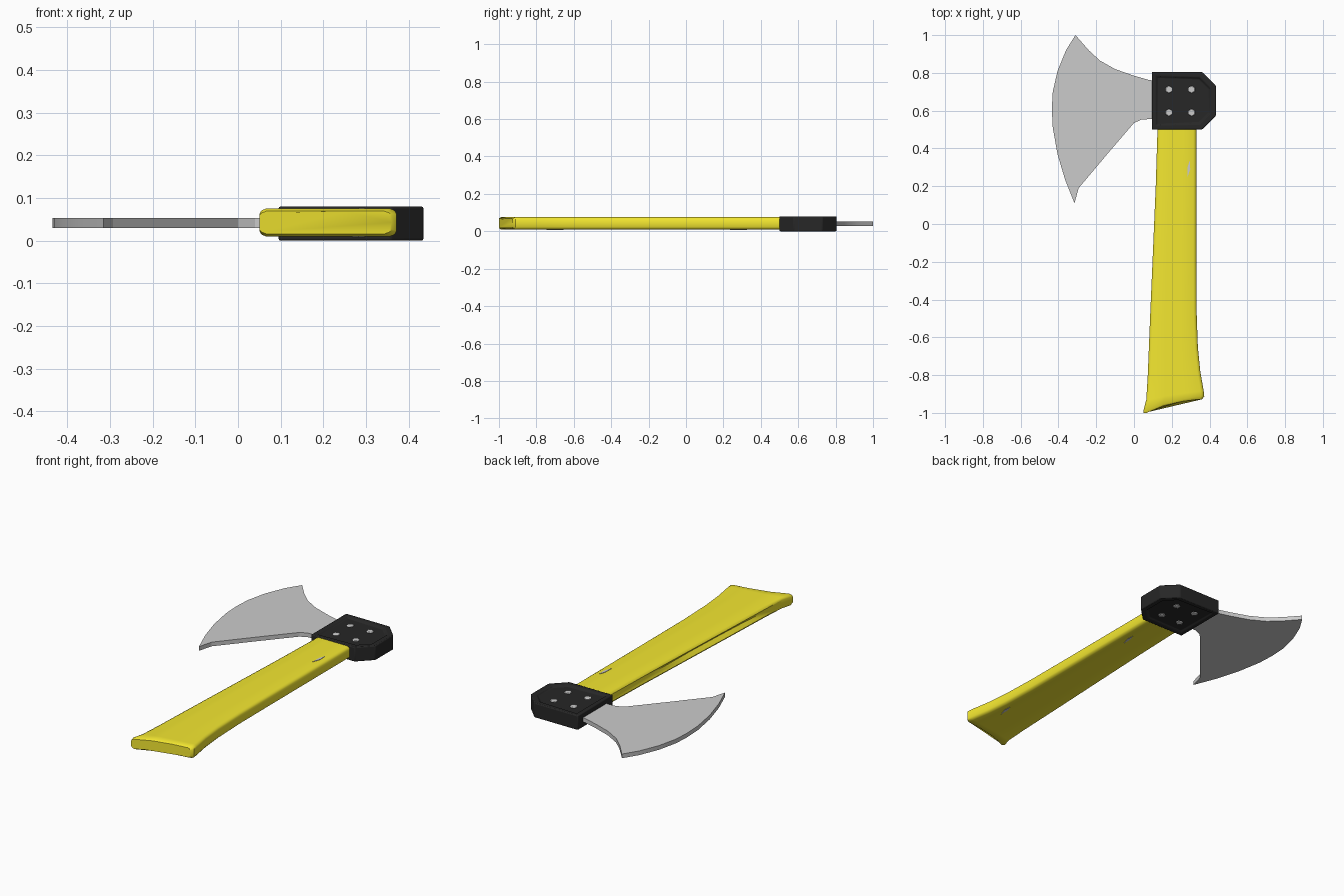
import bpy, bmesh, math
from mathutils import Matrix

if "Cube" in bpy.data.objects:
    bpy.data.objects.remove(bpy.data.objects["Cube"])


def material(name, rgb):
    m = bpy.data.materials.new(name)
    m.diffuse_color = (*rgb, 1)
    m.use_nodes = True
    m.node_tree.nodes["Principled BSDF"].inputs["Base Color"].default_value = m.diffuse_color
    return m


def finish(name, bm, mat=None, bevel=0, angle=30):
    bmesh.ops.recalc_face_normals(bm, faces=bm.faces)
    mesh = bpy.data.meshes.new(name)
    bm.to_mesh(mesh)
    bm.free()
    ob = bpy.data.objects.new(name, mesh)
    bpy.context.collection.objects.link(ob)
    if mat:
        mesh.materials.append(mat)
    if bevel:
        mod = ob.modifiers.new("edge_bevel", 'BEVEL')
        mod.width, mod.segments, mod.limit_method = bevel, 2, 'ANGLE'
    bpy.ops.object.select_all(action='DESELECT')
    bpy.context.view_layer.objects.active = ob
    ob.select_set(True)
    bpy.ops.object.shade_smooth_by_angle(angle=math.radians(angle))
    return ob


def prism(outline, z0, z1):
    bm = bmesh.new()
    low = bm.faces.new([bm.verts.new((x, y, z0)) for x, y in outline])
    r = bmesh.ops.extrude_face_region(bm, geom=[low])
    bmesh.ops.translate(bm, vec=(0, 0, z1 - z0),
                        verts=[v for v in r["geom"] if isinstance(v, bmesh.types.BMVert)])
    bmesh.ops.recalc_face_normals(bm, faces=bm.faces)
    return bm


yellow = material("yellow", (0.9, 0.8, 0.03))
black = material("black", (0.02, 0.02, 0.02))

# Handle: rounded section lofted between a left and a right edge,
# rows are (left x, left y, right x, right y, thickness, groove, end bow)
rows = [(.125, .52, .33, .52, 1, 0, 0),
        (.115, .2, .33, .2, 1, .012, 0),
        (.098, -.2, .33, -.2, 1, .02, 0),
        (.087, -.45, .331, -.45, 1, .02, 0),
        (.079, -.65, .338, -.65, 1, .016, 0),
        (.073, -.8, .351, -.78, 1, .01, 0),
        (.065, -.93, .369, -.885, 1, .003, .005),
        (.05, -.988, .372, -.912, 1, 0, .012),
        (.05, -1, .36, -.928, .8, 0, .015)]
half = [(.016, 1), (.005, .85), (0, .6), (0, 0), (0, -.6), (.005, -.85), (.016, -1)]
section = [(0, d, z) for d, z in half] + [(.33, 0, -1), (.66, 0, -1)]
section += [(1, -d, z) for d, z in reversed(half)] + [(.66, 0, 1), (.33, 0, 1)]
bm = bmesh.new()
rings = []
for lx, ly, rx, ry, th, groove, bow in rows:
    ring = []
    for u, d, z in section:
        x = lx + (rx - lx) * u + d + (groove if u == 0 and z == 0 else 0)
        y = ly + (ry - ly) * u + bow * 4 * u * (1 - u)
        ring.append(bm.verts.new((x, y, .0425 + .033 * z * th)))
    rings.append(ring)
n = len(section)
for a, b in zip(rings, rings[1:]):
    for i in range(n):
        bm.faces.new((a[i], a[(i + 1) % n], b[(i + 1) % n], b[i]))
bm.faces.new(rings[0])
bm.faces.new(rings[-1])
finish("handle", bm, yellow, angle=40)

# Head block with a recessed panel on both sides
bm = prism([(.095, .5), (.36, .5), (.435, .575), (.435, .73),
            (.36, .805), (.095, .805)], 0, .08)
for f in [f for f in bm.faces if abs(f.normal.z) > .9]:
    bmesh.ops.inset_region(bm, faces=[f], thickness=.032)
    bmesh.ops.inset_region(bm, faces=[f], thickness=.006, depth=-.009)
finish("head_block", bm, black, bevel=.006)

# Hexagonal bolts through the block
for i, (x, y) in enumerate([(x, y) for x in (.185, .305) for y in (.59, .712)]):
    bm = bmesh.new()
    bmesh.ops.create_cone(bm, cap_ends=True, segments=6, radius1=.02, radius2=.02,
                          depth=.07, matrix=Matrix.Translation((x, y, .04)))
    finish(f"bolt_{i + 1}", bm, bevel=.003)

# Blade: flat plate with both faces ground down to a central edge
outline = [(.13, .757), (.08, .762), (0, .785), (-.1, .82), (-.18, .865), (-.24, .92),
           (-.31, 1), (-.36, .92), (-.405, .81), (-.43, .7), (-.435, .61), (-.43, .51),
           (-.405, .37), (-.365, .235), (-.315, .11), (-.293, .19), (-.15, .36),
           (0, .535), (.04, .553), (.13, .558)]
bm = bmesh.new()
loop = [bm.verts.new((x, y, .041)) for x, y in outline]
for side in (1, -1):
    face = bm.faces.new(loop if side < 0 else loop[::-1])
    bmesh.ops.inset_region(bm, faces=[face], thickness=.014, use_boundary=True)
    for v in face.verts:
        v.co.z = .041 + .0115 * side
finish("blade", bm, angle=20)

# Slivers of the metal core showing through the handle
for name, x, y, z in (("core_top", .29, .29, .0755), ("core_bottom", .275, .28, .0095),
                      ("core_bottom_rear", .29, -.7, .0095)):
    bm = prism([(x - .008, y - .045), (x + .008, y), (x + .005, y + .045), (x - .007, y + .01)],
               z - .002, z + .002)
    finish(name, bm)
